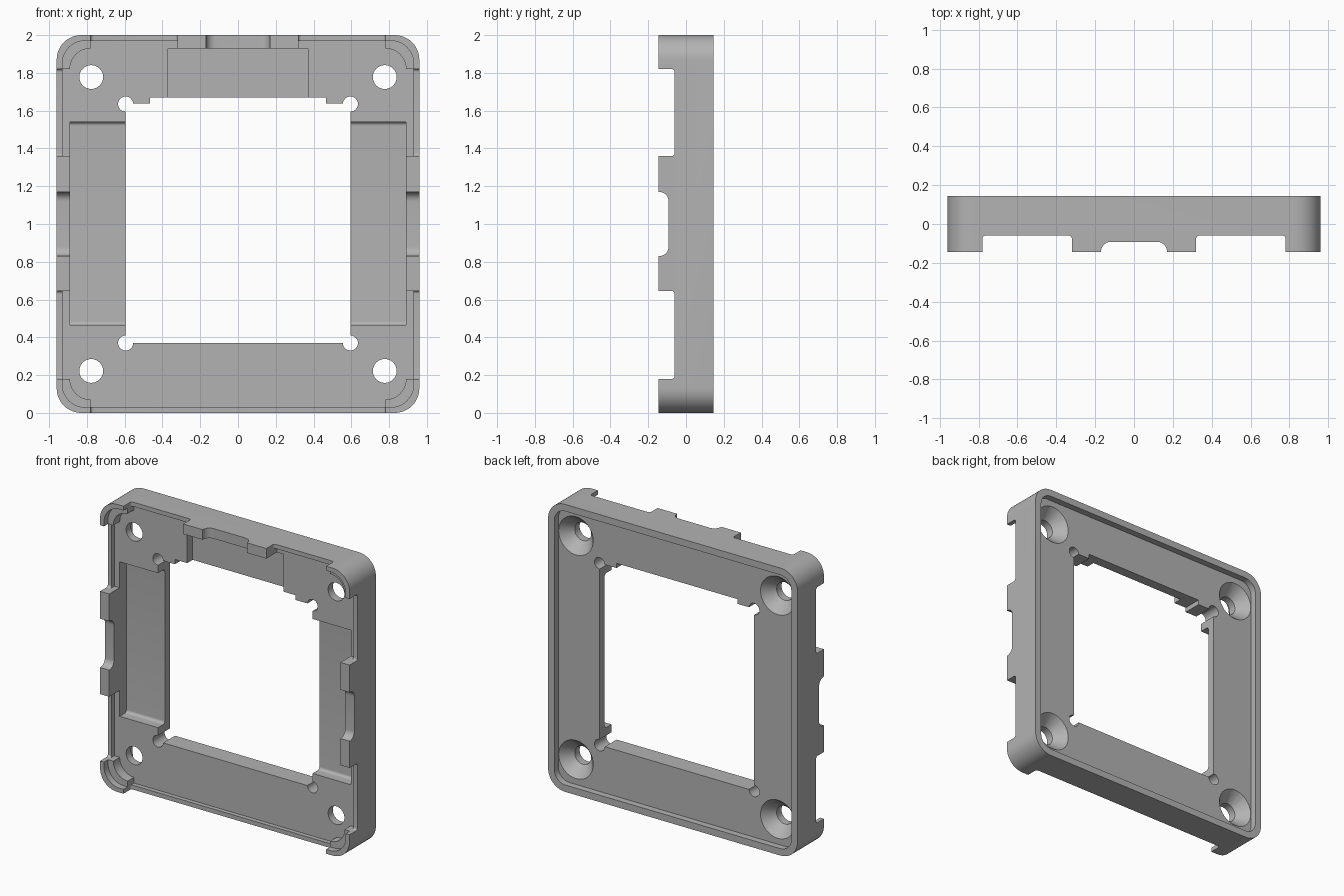
import bpy, bmesh
from math import sin, cos, pi, radians

cube = bpy.data.objects.get("Cube")
if cube:
    bpy.data.objects.remove(cube)

grey = bpy.data.materials.new("plain_grey")
grey.use_nodes = True
COLOUR = (0.45, 0.45, 0.45, 1)
grey.diffuse_color = COLOUR
grey.node_tree.nodes["Principled BSDF"].inputs["Base Color"].default_value = COLOUR

FRONT, BACK = -0.145, 0.145
PLATE, RIM, LEDGE, NOTCH = -0.03, -0.06, -0.10, -0.092
BACK_FLOOR, POCKET_FLOOR = 0.10, 0.045
OUT = 0.3                      # cutters reach this far past the body


def rounded(u0, u1, v0, v1, r=0, steps=8):
    """Rectangle outline with rounded corners."""
    if r == 0:
        return [(u0, v0), (u1, v0), (u1, v1), (u0, v1)]
    centres = [(u1 - r, v1 - r), (u0 + r, v1 - r), (u0 + r, v0 + r), (u1 - r, v0 + r)]
    return [(cu + r * cos((k + i / steps) * pi / 2), cv + r * sin((k + i / steps) * pi / 2))
            for k, (cu, cv) in enumerate(centres) for i in range(steps + 1)]


def circle(u, v, r, n=40):
    return [(u + r * cos(2 * pi * i / n), v + r * sin(2 * pi * i / n)) for i in range(n)]


def loft(name, axis, a, b, start, end=None):
    """Solid between two outlines placed at a and b along an axis."""
    end = end or start
    place = {"x": lambda u, v, w: (w, u, v),
             "y": lambda u, v, w: (u, w, v),
             "z": lambda u, v, w: (u, v, w)}[axis]
    bm = bmesh.new()
    lo = [bm.verts.new(place(u, v, a)) for u, v in start]
    hi = [bm.verts.new(place(u, v, b)) for u, v in end]
    bm.faces.new(lo)
    bm.faces.new(hi)
    for i in range(len(lo)):
        j = (i + 1) % len(lo)
        bm.faces.new((lo[i], lo[j], hi[j], hi[i]))
    bmesh.ops.recalc_face_normals(bm, faces=bm.faces)
    mesh = bpy.data.meshes.new(name)
    bm.to_mesh(mesh)
    bm.free()
    obj = bpy.data.objects.new(name, mesh)
    bpy.context.collection.objects.link(obj)
    return obj


frame = loft("mounting_frame", "y", FRONT, BACK, rounded(-0.96, 0.96, 0, 2, 0.13, 12))
frame.data.materials.append(grey)
bpy.context.view_layer.objects.active = frame
frame.select_set(True)


def cut(axis, a, b, start, end=None):
    tool = loft("cutter", axis, a, b, start, end)
    tool.hide_render = True
    mod = frame.modifiers.new("cut", "BOOLEAN")
    mod.operation, mod.solver, mod.object = "DIFFERENCE", "EXACT", tool
    bpy.ops.object.modifier_apply(modifier=mod.name)
    bpy.data.objects.remove(tool)


# Front interior, back recess and central window
cut("y", -OUT, PLATE, rounded(-0.89, 0.89, 0.07, 1.93, 0.11))
cut("y", BACK_FLOOR, OUT, rounded(-0.912, 0.912, 0.048, 1.952, 0.085))
cut("y", -OUT, OUT, rounded(-0.595, 0.595, 0.37, 1.637))
cut("y", -OUT, OUT, rounded(-0.465, 0.465, 1.5, 1.67))

# Top pocket
cut("y", -OUT, 0.03, rounded(-0.37, 0.37, 1.6, 1.93))

for s in (-1, 1):
    # Side pockets with filleted ends
    cut("x", s * 0.55, s * 0.89, rounded(-OUT, POCKET_FLOOR, 0.465, 1.54, 0.02))
    # Side rim: gaps between the tabs, with a lower step inside
    for z0, z1 in ((0.18, 0.645), (1.36, 1.82)):
        cut("x", s * 0.85, s * 1.1, rounded(-OUT, RIM, z0, z1, 0.015))
        cut("x", s * 0.85, s * 0.93, rounded(-OUT, PLATE, z0, z1))
    # Shallow notch in the middle of the side tab
    cut("x", s * 0.85, s * 1.1, rounded(-OUT, NOTCH, 0.83, 1.17, 0.05))
    # Top rim gaps
    x0, x1 = sorted((s * 0.32, s * 0.78))
    cut("z", 1.9, 2.1, rounded(x0, x1, -OUT, RIM, 0.015))
    cut("z", 1.9, 1.97, rounded(x0, x1, -OUT, PLATE))
    for mid in (0, 1):
        # Corner ledges inside the corner tabs
        arc = [(0.81 + 0.12 * cos(t * pi / 20), 0.15 - 0.12 * sin(t * pi / 20)) for t in range(11)]
        outline = [(0.77, 0.19), (0.93, 0.19)] + arc + [(0.77, 0.03)]
        cut("y", -OUT, LEDGE, [(s * u, 2 - v if mid else v) for u, v in outline])
        # Window corner reliefs
        cut("y", -OUT, OUT, circle(s * 0.595, 1.635 if mid else 0.37, 0.04, 24))
        # Countersunk screw holes
        z = 1.778 if mid else 0.222
        cut("y", -OUT, OUT, circle(s * 0.777, z, 0.063))
        cut("y", 0.02, BACK_FLOOR + 0.001,
            circle(s * 0.777, z, 0.06), circle(s * 0.777, z, 0.134))

# Top tab notch and the long bottom gap
cut("z", 1.9, 2.1, rounded(-0.17, 0.17, -OUT, NOTCH, 0.05))
cut("z", -0.1, 0.1, rounded(-0.78, 0.78, -OUT, RIM, 0.015))
cut("z", 0.03, 0.1, rounded(-0.78, 0.78, -OUT, PLATE))

bpy.ops.object.shade_smooth_by_angle(angle=radians(30))
